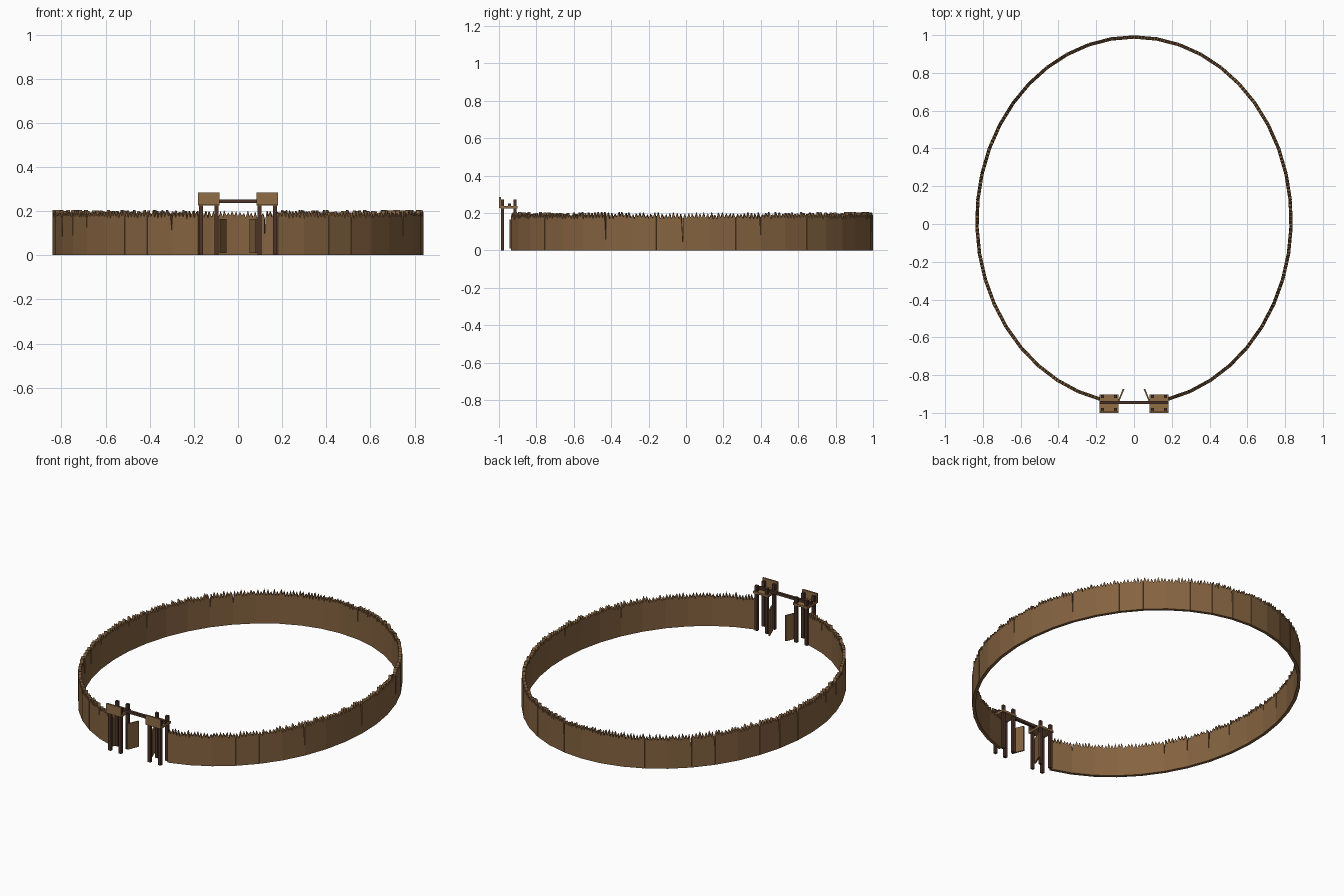
import bpy, bmesh, math, random
from mathutils import Vector, Matrix

if "Cube" in bpy.data.objects:
    bpy.data.objects.remove(bpy.data.objects["Cube"])

random.seed(4)


def material(name, rgb):
    m = bpy.data.materials.new(name)
    m.diffuse_color = (*rgb, 1)
    m.use_nodes = True
    m.node_tree.nodes["Principled BSDF"].inputs["Base Color"].default_value = m.diffuse_color
    return m


WALL = material("stake brown", (0.235, 0.125, 0.052))
TAN = material("plank tan", (0.285, 0.155, 0.062))
DARK = material("dark post", (0.072, 0.034, 0.022))


def finish(name, bm, mat):
    bmesh.ops.recalc_face_normals(bm, faces=bm.faces)
    me = bpy.data.meshes.new(name)
    bm.to_mesh(me)
    bm.free()
    me.materials.append(mat)
    ob = bpy.data.objects.new(name, me)
    bpy.context.collection.objects.link(ob)
    return ob


def box(name, lo, hi, mat):
    bm = bmesh.new()
    lo, hi = Vector(lo), Vector(hi)
    size = hi - lo
    bmesh.ops.create_cube(bm, size=1, matrix=Matrix.Translation((lo + hi) / 2)
                          @ Matrix.Diagonal((*size, 1)))
    return finish(name, bm, mat)


# Palisade: straight panels around an oval, open at the front for the gate
RX, RY, CY = 0.832, 0.97, 0.02
START, PANELS, STAKES, THICK = math.radians(12.45), 40, 7, 0.018
STEP = (2 * math.pi - 2 * START) / PANELS


def oval(i):
    t = START + i * STEP
    return Vector((RX * math.sin(t), CY - RY * math.cos(t), 0))


def add_panel(bm, a, b):
    along = b - a
    out = Vector((along.y, -along.x, 0)).normalized() * THICK / 2
    # occasional narrow wedge where the end stake leans away from its neighbour
    slit = random.choice((0, 0, 0, 0.05))
    valleys = [random.uniform(0.165, 0.178) for _ in range(STAKES + 1)]
    slit_z = random.uniform(0.04, 0.12)
    for k in range(STAKES):
        f0, f1 = k / STAKES, (k + 1) / STAKES
        tip = f0 + (f1 - f0) * random.uniform(0.35, 0.65)
        outline = [(f0, 0), (f1, 0)]
        if slit and k == STAKES - 1:
            outline.append((f1, slit_z))
            f1 -= slit
        outline += [(f1, valleys[k + 1]), (tip, random.uniform(0.187, 0.206)),
                    (f0, valleys[k])]
        rings = [[bm.verts.new(a + along * f + Vector((0, 0, z)) + out * s)
                  for f, z in outline] for s in (1, -1)]
        bm.faces.new(rings[0])
        bm.faces.new(rings[1][::-1])
        n = len(outline)
        for j in range(n):
            # adjoining stakes share their lower sides, so only outer faces are made
            inner = (j == 1 and k < STAKES - 1) or (j == n - 1 and k > 0)
            if not inner:
                bm.faces.new((rings[0][j], rings[1][j],
                              rings[1][(j + 1) % n], rings[0][(j + 1) % n]))


bm = bmesh.new()
for i in range(PANELS):
    add_panel(bm, oval(i), oval(i + 1))
bmesh.ops.remove_doubles(bm, verts=bm.verts, dist=0.00005)
finish("palisade_wall", bm, WALL)

# Two gate towers with corner posts, platform, front board and open door
for side, s in (("left", -1), ("right", 1)):
    def sbox(name, x0, x1, y0, y1, z0, z1, mat):
        xs = sorted((s * x0, s * x1))
        return box(side + "_" + name, (xs[0], y0, z0), (xs[1], y1, z1), mat)

    for x in (0.098, 0.167):
        for depth, y in (("front", -0.982), ("back", -0.914)):
            sbox(depth + "_post", x - 0.009, x + 0.009, y - 0.008, y + 0.008,
                 0, 0.272, DARK)
    sbox("platform", 0.083, 0.182, -0.992, -0.902, 0.225, 0.238, TAN)
    sbox("front_board", 0.083, 0.182, -1.0, -0.990, 0.227, 0.285, TAN)

    # door swung inwards
    hinge, end = Vector((s * 0.083, -0.942, 0)), Vector((s * 0.055, -0.873, 0))
    d = end - hinge
    door = box(side + "_door", (0, -0.004, 0.01), (d.length, 0.004, 0.165), WALL)
    door.location = hinge
    door.rotation_euler.z = math.atan2(d.y, d.x)

# Beam joining the towers
box("gate_beam", (-0.182, -0.952, 0.236), (0.182, -0.936, 0.252), DARK)
